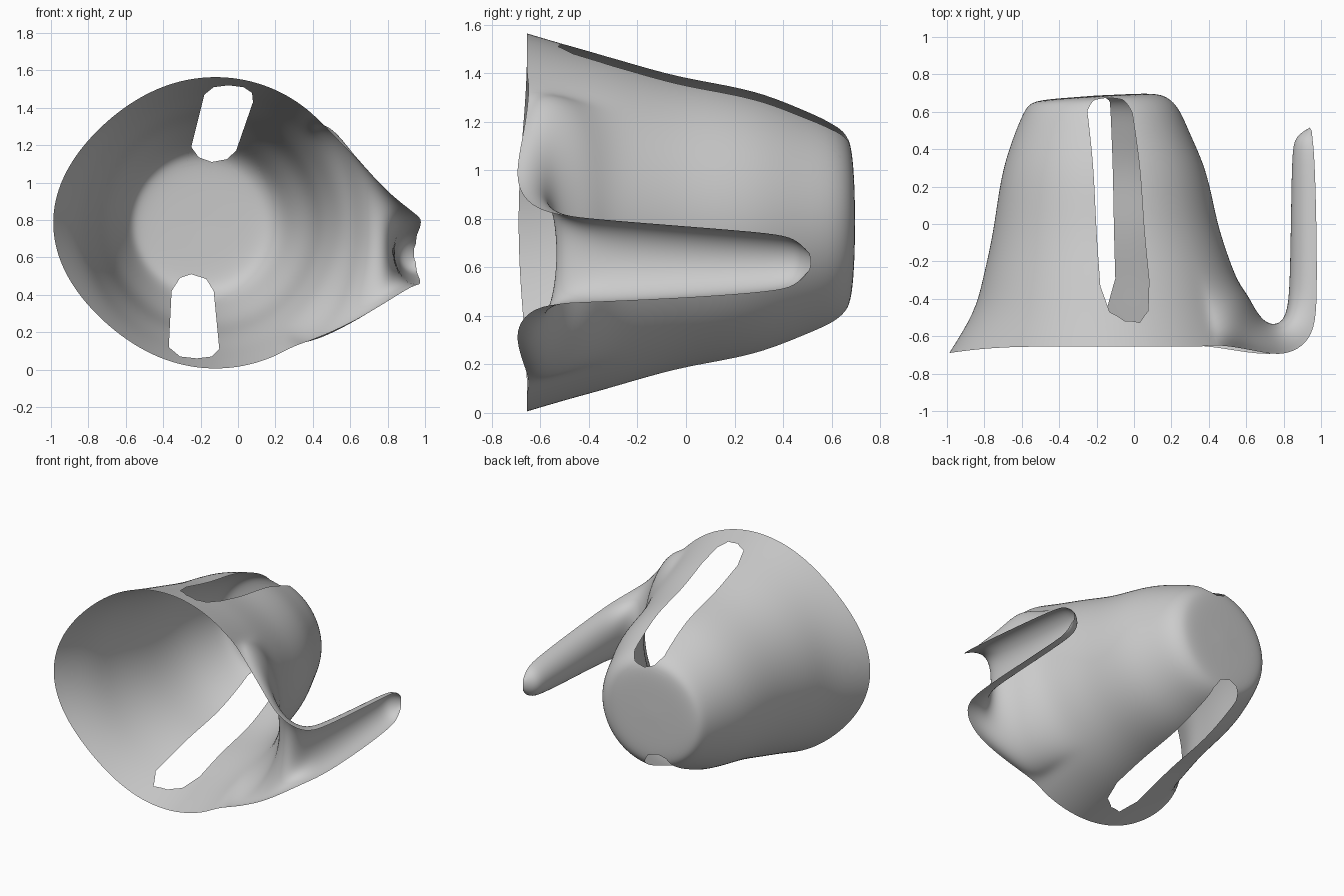
import bpy, bmesh, math
from mathutils import Vector

if "Cube" in bpy.data.objects:
    bpy.data.objects.remove(bpy.data.objects["Cube"])

LOW, HIGH = math.radians(-58), math.radians(45)   # arc of the cup that flows into the hook
NF, NC = 20, 44                                   # columns in the hook arc / rest of the cup

# Cup profile: (y, radius, centre x)
CUP = [(.685, .12, -.2), (.683, .25, -.2), (.675, .33, -.2), (.655, .375, -.195),
       (.60, .42, -.18), (.48, .47, -.17), (.32, .535, -.16), (.16, .57, -.155),
       (0, .597, -.15), (-.15, .635, -.14), (-.30, .68, -.13)]
CUP_RIM = [(-.47, .725, -.125), (-.655, .78, -.12)]
ZC = .785

# Hook stations: floor x, floor y, edge y, upper edge (x, z), lower edge (x, z)
HOOK = [(.61, -.38, -.47, .388, 1.298, .259, .17),
        (.645, -.45, -.645, .431, 1.337, .293, .124),
        (.69, -.515, -.66, .56, 1.20, .45, .18),
        (.74, -.54, -.69, .70, 1.06, .62, .26),
        (.79, -.525, -.70, .80, .95, .76, .34),
        (.82, -.46, -.66, .90, .87, .87, .41),
        (.83, -.35, -.57, .965, .82, .94, .45),
        (.835, -.20, -.40, .98, .80, .975, .455),
        (.84, .10, .05, .975, .765, .975, .475),
        (.845, .38, .36, .965, .74, .965, .50),
        (.86, .47, .45, .955, .72, .955, .52),
        (.94, .515, .50, .95, .665, .95, .58)]


def cup_point(y, r, cx, a):
    left = max(0, math.cos(a - math.pi)) ** 6
    if y < -.6:                                   # flared, slightly wavy rim
        r += .09 * left
        y -= .035 * left
    p = Vector((cx + r * math.cos(a), y, ZC + r * math.sin(a)))
    if p.y > .5:                                  # the closed end leans a little
        p.y += .06 * (p.x - cx)
    return p


def hook_point(s, u):
    fx, fy, ey, ux, uz, lx, lz = s
    ex = ux if u > 0 else lx
    b = 1 - math.cos(u * math.pi / 2)
    z = (uz + lz) / 2 + (uz - lz) / 2 * math.sin(u * math.pi / 2)
    return Vector((fx + b * (ex - fx), fy + b * (ey - fy), z))


# Angles: hook arc first, then the rest of the circle
angles = [LOW + (HIGH - LOW) * i / NF for i in range(NF)]
angles += [HIGH + (2 * math.pi + LOW - HIGH) * i / NC for i in range(NC)]
bm = bmesh.new()
rows = [[bm.verts.new(cup_point(*s, a)) for a in angles] for s in CUP]
for k, s in enumerate(CUP_RIM):
    rows.append([bm.verts.new(hook_point(HOOK[k], 2 * i / NF - 1) if i <= NF else cup_point(*s, a))
                 for i, a in enumerate(angles)])
n = len(angles)
centre = bm.verts.new((-.2, .687, ZC))
for i in range(n):
    bm.faces.new((centre, rows[0][i], rows[0][(i + 1) % n]))
for r0, r1 in zip(rows, rows[1:]):
    for i in range(n):
        j = (i + 1) % n
        bm.faces.new((r0[i], r1[i], r1[j], r0[j]))
# Channel-shaped hook continuing from the rim
prev = rows[-1][:NF + 1]
for s in HOOK[2:]:
    cur = [bm.verts.new(hook_point(s, 2 * i / NF - 1)) for i in range(NF + 1)]
    for i in range(NF):
        bm.faces.new((prev[i], cur[i], cur[i + 1], prev[i + 1]))
    prev = cur
bmesh.ops.recalc_face_normals(bm, faces=bm.faces)

mesh = bpy.data.meshes.new("cup_with_hook")
bm.to_mesh(mesh)
bm.free()
cup = bpy.data.objects.new("cup_with_hook", mesh)
bpy.context.collection.objects.link(cup)
bpy.context.view_layer.objects.active = cup
cup.select_set(True)
sub = cup.modifiers.new("smooth", 'SUBSURF')
sub.levels = 2
bpy.ops.object.modifier_apply(modifier=sub.name)

# Two long slots, cut along y with convex outlines in x, z
SLOTS = [[(-.25, 1.19), (-.21, 1.135), (-.14, 1.11), (-.06, 1.125), (-.01, 1.17), (.08, 1.43),
          (.075, 1.48), (.03, 1.51), (-.05, 1.52), (-.13, 1.51), (-.18, 1.47)],
         [(-.37, .12), (-.31, .07), (-.22, .06), (-.14, .07), (-.10, .11), (-.13, .42),
          (-.17, .485), (-.25, .51), (-.31, .49), (-.355, .42)]]
bm = bmesh.new()
bm.from_mesh(cup.data)
for outline in SLOTS:
    pts = [Vector((x, 0, z)) for x, z in outline]
    lo = [min(p[k] for p in pts) - .06 for k in (0, 2)]
    hi = [max(p[k] for p in pts) + .06 for k in (0, 2)]
    planes = [(a, Vector(((b - a).z, 0, -(b - a).x))) for a, b in zip(pts, pts[1:] + pts[:1])]

    def near(f):
        c = f.calc_center_median()
        return lo[0] < c.x < hi[0] and lo[1] < c.z < hi[1]

    for co, no in planes:
        faces = [f for f in bm.faces if near(f)]
        geom = faces + list({e for f in faces for e in f.edges}) + list({v for f in faces for v in f.verts})
        bmesh.ops.bisect_plane(bm, geom=geom, dist=1e-5, plane_co=co, plane_no=no)
    inside = [f for f in bm.faces
              if all((f.calc_center_median() - co).dot(no) < 0 for co, no in planes)]
    bmesh.ops.delete(bm, geom=inside, context='FACES')
bm.to_mesh(cup.data)
bm.free()

# Plain grey finish
grey = bpy.data.materials.new("light_grey")
grey.diffuse_color = (.6, .6, .6, 1)
grey.use_nodes = True
grey.node_tree.nodes["Principled BSDF"].inputs["Base Color"].default_value = grey.diffuse_color
cup.data.materials.append(grey)
bpy.ops.object.shade_smooth_by_angle(angle=math.radians(50))
